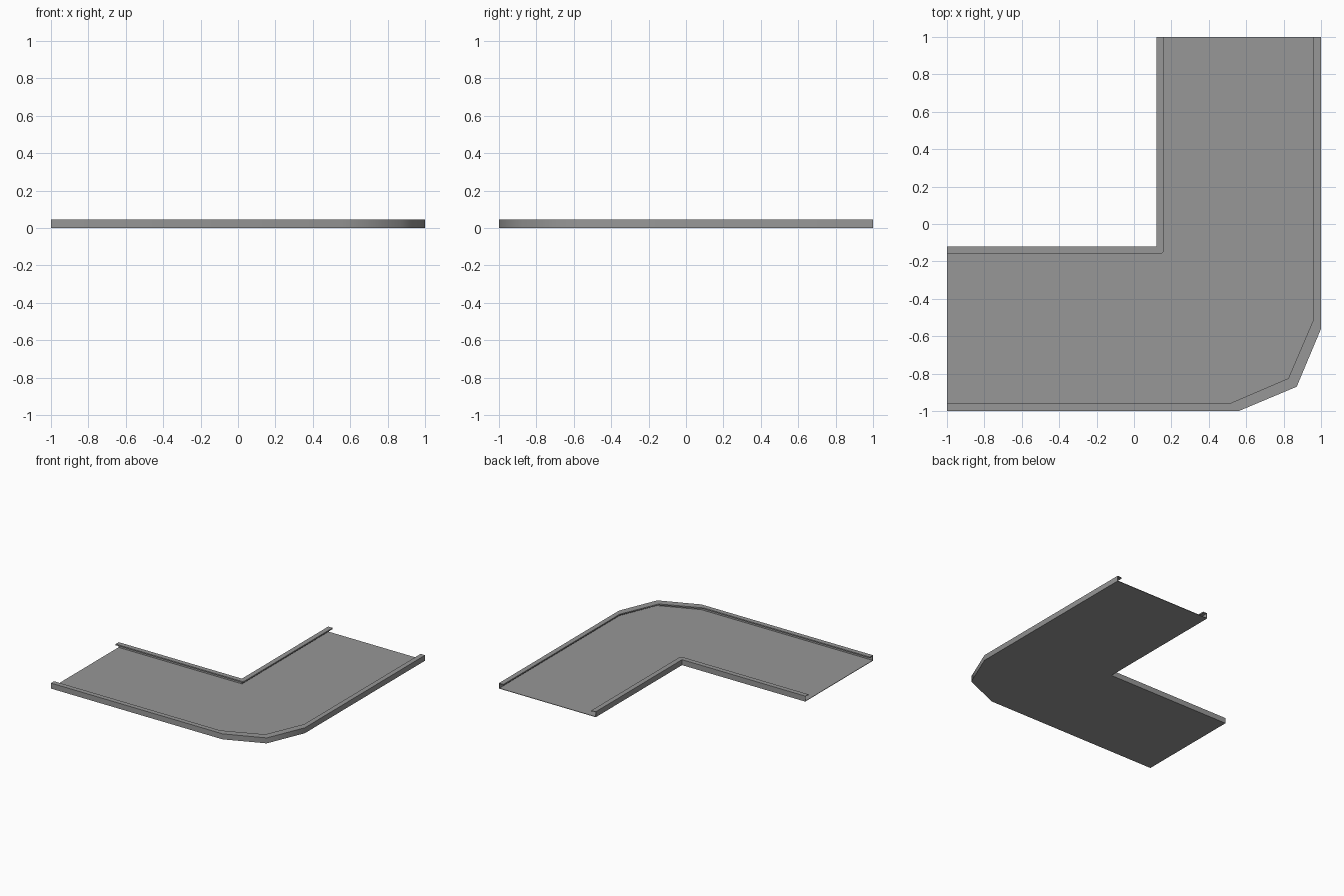
import bpy, bmesh, math

cube = bpy.data.objects.get("Cube")
if cube:
    bpy.data.objects.remove(cube)

HEIGHT, RETURN, SHEET = 0.045, 0.01, 0.004

steel = bpy.data.materials.new("grey steel")
steel.use_nodes = True
colour = (0.31, 0.31, 0.31, 1)
steel.diffuse_color = colour
steel.node_tree.nodes["Principled BSDF"].inputs["Base Color"].default_value = colour


def mirrored(points):
    """Complete half a path by reflecting it across the bend's diagonal."""
    return points + [(-y, -x) for x, y in reversed(points)]


def finish(name, bm, offset):
    """Turn a folded surface into thin sheet metal."""
    bmesh.ops.remove_doubles(bm, verts=bm.verts[:], dist=0.0005)
    mesh = bpy.data.meshes.new(name)
    bm.to_mesh(mesh)
    bm.free()
    mesh.materials.append(steel)
    obj = bpy.data.objects.new(name, mesh)
    bpy.context.collection.objects.link(obj)
    bpy.ops.object.select_all(action='DESELECT')
    obj.select_set(True)
    bpy.context.view_layer.objects.active = obj
    solid = obj.modifiers.new("sheet thickness", 'SOLIDIFY')
    solid.thickness = SHEET
    solid.offset = offset
    solid.use_even_offset = True
    bpy.ops.object.modifier_apply(modifier=solid.name)
    bpy.ops.object.shade_smooth_by_angle(angle=math.radians(50))


def side_rail(name, wall, lip):
    """Upright wall, inward flange and short turned-down edge."""
    bm = bmesh.new()
    levels = [(wall, 0), (wall, HEIGHT), (lip, HEIGHT), (lip, HEIGHT - RETURN)]
    rows = [[bm.verts.new((x, y, z)) for x, y in path] for path, z in levels]
    for low, high in zip(rows, rows[1:]):
        for j in range(len(low) - 1):
            bm.faces.new((low[j], low[j + 1], high[j + 1], high[j]))
    finish(name, bm, -1)


# Plan outlines of the walls and their flange edges
outer_wall = mirrored([(-1, -1), (0.56, -1), (0.87, -0.87)])
outer_lip = mirrored([(-1, -0.96), (0.51, -0.96), (0.825, -0.825)])
inner_wall = mirrored([(-1, -0.12), (0.12, -0.12)])
inner_lip = mirrored([(-1, -0.16), (0.147, -0.16)])

side_rail("outer_rail", outer_wall, outer_lip)
side_rail("inner_rail", inner_wall[::-1], inner_lip[::-1])

# Flat floor between the rails
bm = bmesh.new()
outline = outer_wall + inner_wall[::-1]
verts = []
for i, (x, y) in enumerate(outline):
    if (x, y) not in outline[:i]:
        verts.append(bm.verts.new((x, y, 0)))
bm.faces.new(verts)
finish("tray_floor", bm, 1)
